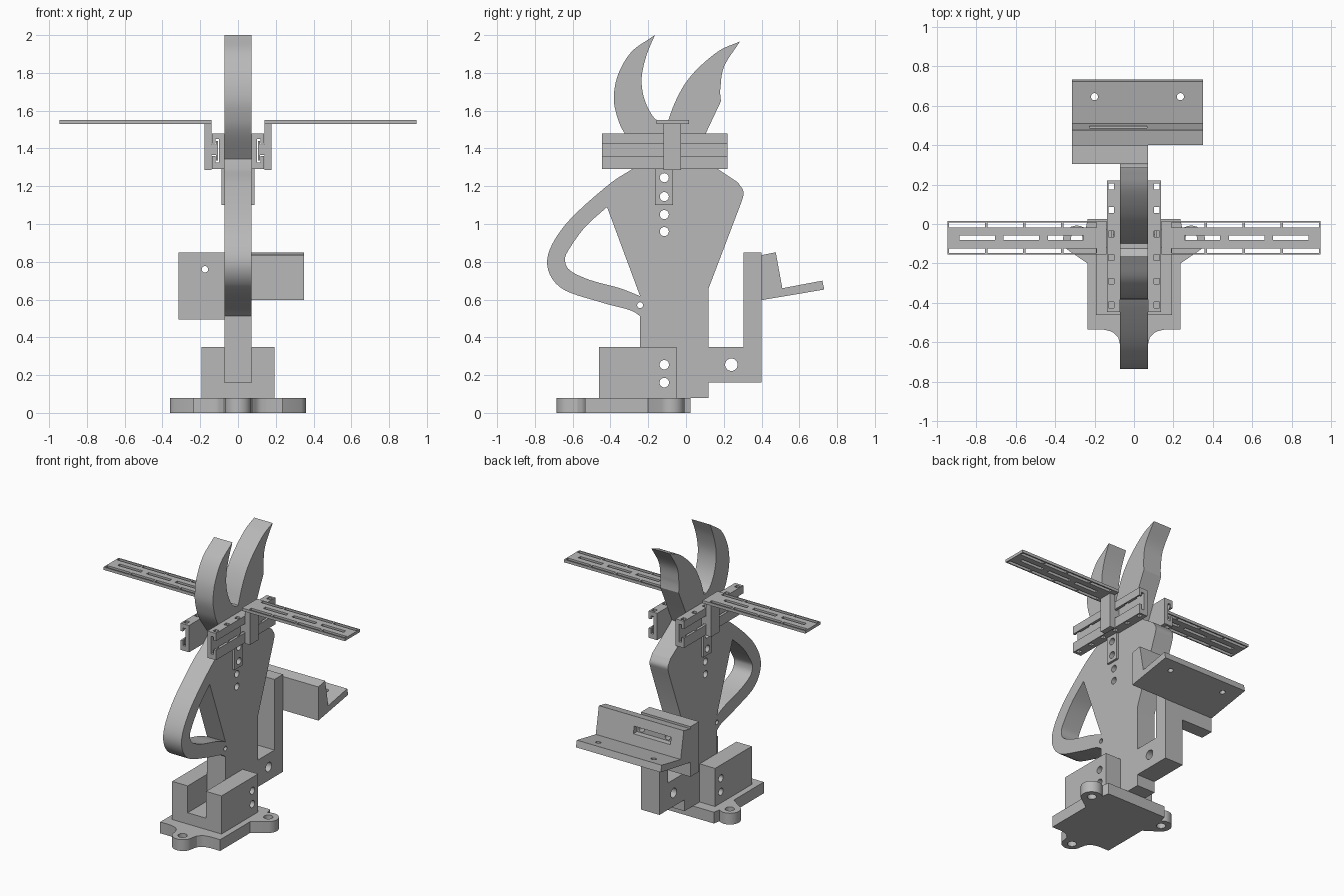
import bpy, bmesh, math
from mathutils import Vector

if "Cube" in bpy.data.objects:
    bpy.data.objects.remove(bpy.data.objects["Cube"], do_unlink=True)

grey = bpy.data.materials.new("light grey")
grey.use_nodes = True
grey.diffuse_color = (0.48, 0.48, 0.48, 1)
grey.node_tree.nodes["Principled BSDF"].inputs["Base Color"].default_value = (0.48, 0.48, 0.48, 1)


def prism(name, pts, axis, a, b):
    """Extrude a 2D outline along an axis from a to b."""
    place = {"X": lambda p, d: (d, p[0], p[1]),
             "Y": lambda p, d: (p[0], d, p[1]),
             "Z": lambda p, d: (p[0], p[1], d)}[axis]
    bm = bmesh.new()
    low = [bm.verts.new(place(p, a)) for p in pts]
    high = [bm.verts.new(place(p, b)) for p in pts]
    bm.faces.new(low[::-1])
    bm.faces.new(high)
    for i in range(len(pts)):
        j = (i + 1) % len(pts)
        bm.faces.new((low[i], low[j], high[j], high[i]))
    bmesh.ops.recalc_face_normals(bm, faces=bm.faces)
    mesh = bpy.data.meshes.new(name)
    bm.to_mesh(mesh)
    bm.free()
    mesh.materials.append(grey)
    obj = bpy.data.objects.new(name, mesh)
    bpy.context.collection.objects.link(obj)
    return obj


def rect(u0, u1, v0, v1):
    return [(u0, v0), (u1, v0), (u1, v1), (u0, v1)]


def box(name, x, y, z):
    return prism(name, rect(*x, *y), "Z", *z)


def arc(u, v, r, start, end, n):
    angles = [math.radians(start + (end - start) * i / n) for i in range(n + 1)]
    return [(u + r * math.cos(t), v + r * math.sin(t)) for t in angles]


def hole(u, v, r, axis, a, b):
    return prism("cutter", arc(u, v, r, 0, 360, 24)[:-1], axis, a, b)


def curve(*pts, n=6):
    """Smooth curve through the points."""
    p = [Vector(q) for q in pts]
    p = [2 * p[0] - p[1]] + p + [2 * p[-1] - p[-2]]
    out = []
    for a, b, c, d in zip(p, p[1:], p[2:], p[3:]):
        for i in range(n):
            t = i / n
            out.append(tuple(0.5 * (2 * b + (c - a) * t + (2 * a - 5 * b + 4 * c - d) * t * t
                                    + (3 * b - a - 3 * c + d) * t ** 3)))
    return out + [tuple(p[-2])]


def cut(obj, cutters):
    for c in cutters:
        c.hide_render = True
        mod = obj.modifiers.new("cut", "BOOLEAN")
        mod.operation, mod.solver, mod.object = "DIFFERENCE", "EXACT", c
    graph = bpy.context.evaluated_depsgraph_get()
    mesh = bpy.data.meshes.new_from_object(obj.evaluated_get(graph))
    obj.modifiers.clear()
    obj.data = mesh
    for c in cutters:
        bpy.data.objects.remove(c, do_unlink=True)


def smooth(obj):
    bpy.ops.object.select_all(action="DESELECT")
    obj.select_set(True)
    bpy.context.view_layer.objects.active = obj
    bpy.ops.object.shade_smooth_by_angle(angle=math.radians(30))


W = 0.072          # half thickness of the body
BOLT = -0.115      # y of the bolt line

# Body plate with horns, handle and rear arm
outline = [(0.12, 0.08), (0.12, 0.16), (0.4, 0.16), (0.4, 0.85), (0.305, 0.85),
           (0.305, 0.35), (0.12, 0.35), (0.12, 0.66)]
outline += curve((0.295, 1.12), (0.305, 1.17), (0.275, 1.22))
outline += [(0.08, 1.35)]
outline += curve((0.055, 1.37), (0.105, 1.48), (0.185, 1.65))
outline += curve((0.18, 1.7), (0.2, 1.83), (0.285, 1.965))
outline += curve((0.27, 1.96), (0.18, 1.92), (0.08, 1.84), (0, 1.75), (-0.06, 1.64), (-0.1, 1.53))
outline += curve((-0.125, 1.53), (-0.175, 1.57), (-0.22, 1.66), (-0.235, 1.77), (-0.21, 1.89), (-0.165, 2.0))
outline += curve((-0.18, 1.99), (-0.29, 1.91), (-0.36, 1.79), (-0.382, 1.67), (-0.365, 1.57),
                 (-0.325, 1.48), (-0.225, 1.345))
outline += curve((-0.286, 1.29), (-0.42, 1.2), (-0.64, 0.995), (-0.735, 0.81), (-0.667, 0.665),
                 (-0.455, 0.587), (-0.3, 0.545), (-0.243, 0.513))
outline += [(-0.243, 0.08)]
body = prism("body", outline, "X", -W, W)
opening = curve((-0.418, 1.09), (-0.534, 0.984), (-0.62, 0.865), (-0.64, 0.81), (-0.615, 0.755),
                (-0.51, 0.704), (-0.35, 0.66), (-0.243, 0.618))
cutters = [prism("cutter", opening, "X", -0.2, 0.2)]
for y, z, r in [(BOLT, 0.16, 0.025), (BOLT, 0.255, 0.025), (BOLT, 0.96, 0.024), (BOLT, 1.05, 0.024),
                (BOLT, 1.145, 0.024), (BOLT, 1.245, 0.024), (-0.243, 0.57, 0.016), (0.24, 0.255, 0.033)]:
    cutters.append(hole(y, z, r, "X", -0.3, 0.3))
cut(body, cutters)

# Base plate with three screw ears
half = arc(0, -0.615, 0.07, -90, 0, 8)
half += curve((0.08, -0.575), (0.11, -0.547), (0.155, -0.535), n=4)
half += [(0.235, -0.535), (0.235, -0.2)] + arc(0.29, -0.078, 0.07, -50, 130, 14) + [(0.235, 0.025)]
base = prism("base_plate", half + [(-x, y) for x, y in half[:0:-1]], "Z", 0, 0.08)
cut(base, [hole(x, y, 0.03, "Z", -0.1, 0.2) for x, y in [(0, -0.62), (0.29, -0.075), (-0.29, -0.075)]])

# Socket floor in front of the body
box("socket_floor", (-W, W), (-0.46, -0.243), (0.08, 0.16))

# Rear bracket and tilted shelf
plate = box("rear_bracket", (-0.315, -W), (0.305, 0.4), (0.495, 0.85))
cut(plate, [hole(-0.175, 0.76, 0.017, "Y", 0.2, 0.6)])
shelf = prism("shelf", [(0.4, 0.597), (0.732, 0.653), (0.722, 0.7), (0.51, 0.66), (0.475, 0.85), (0.4, 0.835)],
              "X", -0.315, 0.35)
cutters = [hole(x, 0.645, 0.018, "Z", 0.5, 0.9) for x in (-0.2, 0.235)]
cutters += [box("cutter", (-0.225, 0.065), (0.455, 0.6), (0.735, 0.785))]
cutters += [hole(x, 0.76, 0.02, "Y", 0.35, 0.6) for x in (-0.175, 0.03)]
cut(shelf, cutters)

rounded = [body, base, plate, shelf]

for side, s in (("left", 1), ("right", -1)):
    # Socket cheek
    cheek = box(side + "_socket_cheek", (s * W, s * 0.193), (-0.46, -0.05), (0.08, 0.35))
    cut(cheek, [hole(BOLT, z, 0.025, "X", -0.3, 0.3) for z in (0.16, 0.255)])

    # Slotted rail, open outward
    channel = [(W, 1.29), (0.138, 1.29), (0.138, 1.36), (0.12, 1.36), (0.12, 1.325), (0.1, 1.325),
               (0.1, 1.45), (0.12, 1.45), (0.12, 1.425), (0.138, 1.425), (0.138, 1.48), (W, 1.48)]
    rail = prism(side + "_rail", [(s * x, z) for x, z in channel], "Y", -0.445, 0.22)
    cut(rail, [box("cutter", (s * 0.101, s * 0.129), (y - 0.015, y + 0.015), (1.2, 1.6))
               for y in [0.19 - 0.12 * i for i in range(6)]])

    # Bolted tab under the rail
    tab = box(side + "_rail_tab", (s * W, s * 0.088), (-0.165, -0.07), (1.1, 1.29))
    cut(tab, [hole(BOLT, z, 0.024, "X", -0.3, 0.3) for z in (1.145, 1.245)])

    # Sliding hanger with T-shaped key
    hanger = [(0.139, 1.285), (0.178, 1.285), (0.178, 1.53), (0.139, 1.53), (0.139, 1.42), (0.117, 1.42),
              (0.117, 1.44), (0.105, 1.44), (0.105, 1.335), (0.117, 1.335), (0.117, 1.365), (0.139, 1.365)]
    prism(side + "_hanger", [(s * x, z) for x, z in hanger], "Y", -0.12, -0.026)

    # Perforated wing
    wing = box(side + "_wing", (s * 0.139, s * 0.945), (-0.155, 0.015), (1.53, 1.55))
    slots = [(0.37 + 0.193 * i, y, 0.18) for i in range(3) for y in (-0.135, -0.005)]
    slots += [(0.19, y, 0.167) for y in (-0.135, -0.005)]
    slots += [(0.255 + 0.225 * i, -0.07, 0.18) for i in range(3)]
    cut(wing, [box("cutter", (s * x, s * (x + w)), (y - 0.012, y + 0.012), (1.5, 1.6)) for x, y, w in slots])
    rounded += [cheek, tab]

for obj in rounded:
    smooth(obj)
